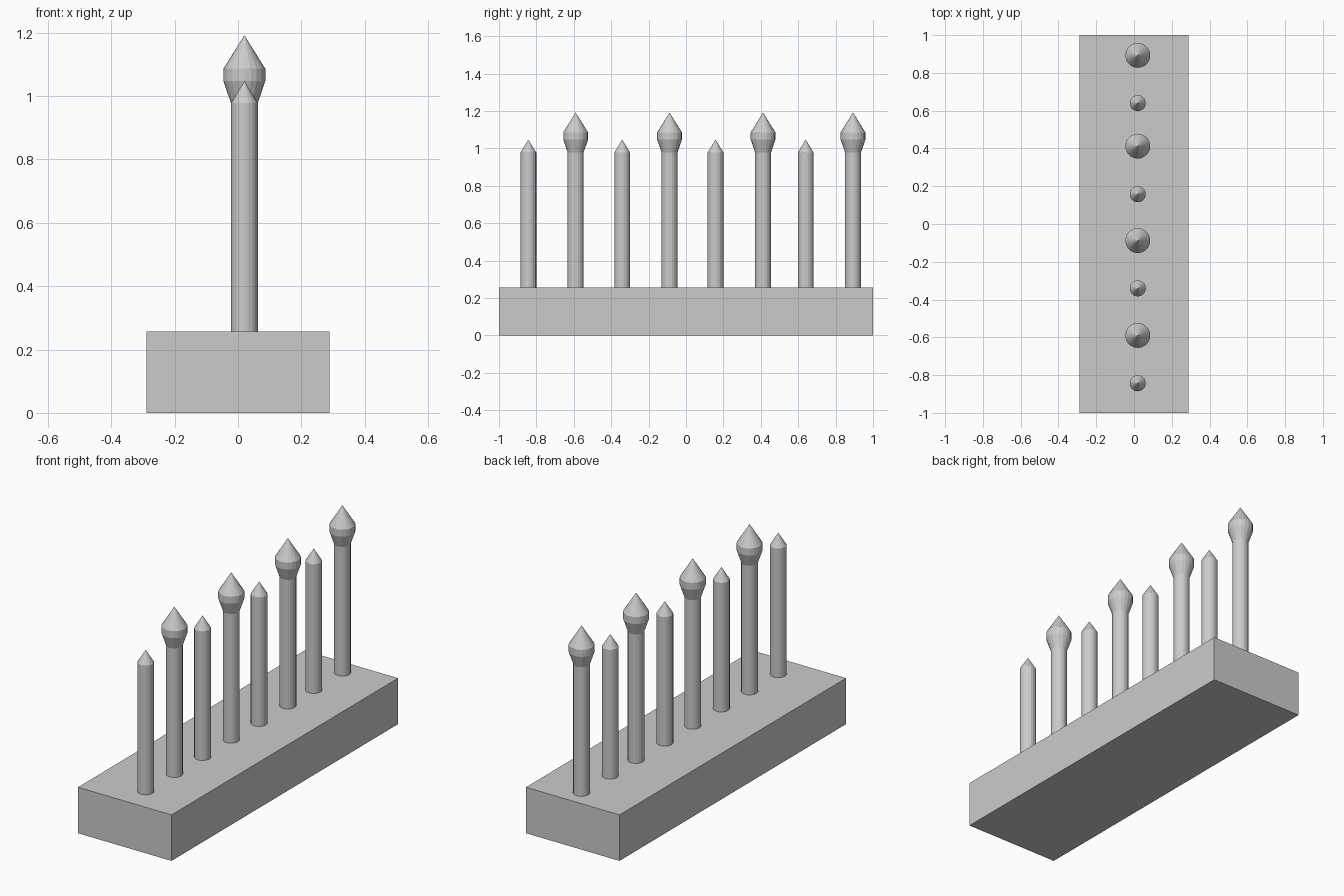
import bpy, math

if "Cube" in bpy.data.objects:
    bpy.data.objects.remove(bpy.data.objects["Cube"])

SIDES = 20
X = 0.02  # the row of posts sits slightly off centre


def turned(name, profile, y):
    """Closed solid of revolution; a profile ends at its pointed tip."""
    verts, faces = [], []
    for r, z in profile[:-1]:
        for k in range(SIDES):
            a = 2 * math.pi * k / SIDES
            verts.append((r * math.cos(a), r * math.sin(a), z))
    rings = len(profile) - 1
    verts.append((0, 0, profile[-1][1]))
    faces.append(tuple(reversed(range(SIDES))))
    for k in range(SIDES):
        n = (k + 1) % SIDES
        for i in range(rings - 1):
            a, b = i * SIDES, (i + 1) * SIDES
            faces.append((a + k, a + n, b + n, b + k))
        top = (rings - 1) * SIDES
        faces.append((top + k, top + n, len(verts) - 1))
    mesh = bpy.data.meshes.new(name)
    mesh.from_pydata(verts, [], faces)
    obj = bpy.data.objects.new(name, mesh)
    obj.location = (X, y, 0)
    bpy.context.collection.objects.link(obj)


# Base block
bpy.ops.mesh.primitive_cube_add(size=1, location=(0, 0, 0.1285))
base = bpy.context.object
base.name = "base_block"
base.scale = (0.578, 2, 0.257)

# Short posts with plain conical tips
short = [(0.0425, 0.25), (0.0425, 0.978), (0, 1.047)]
for y in (-0.843, -0.341, 0.158, 0.64):
    turned("short_post", short, y)

# Tall posts with flared spear finials
tall = [(0.0425, 0.25), (0.0425, 0.978), (0.066, 1.047), (0.066, 1.086), (0, 1.192)]
for y in (-0.59, -0.088, 0.412, 0.893):
    turned("tall_post", tall, y)
